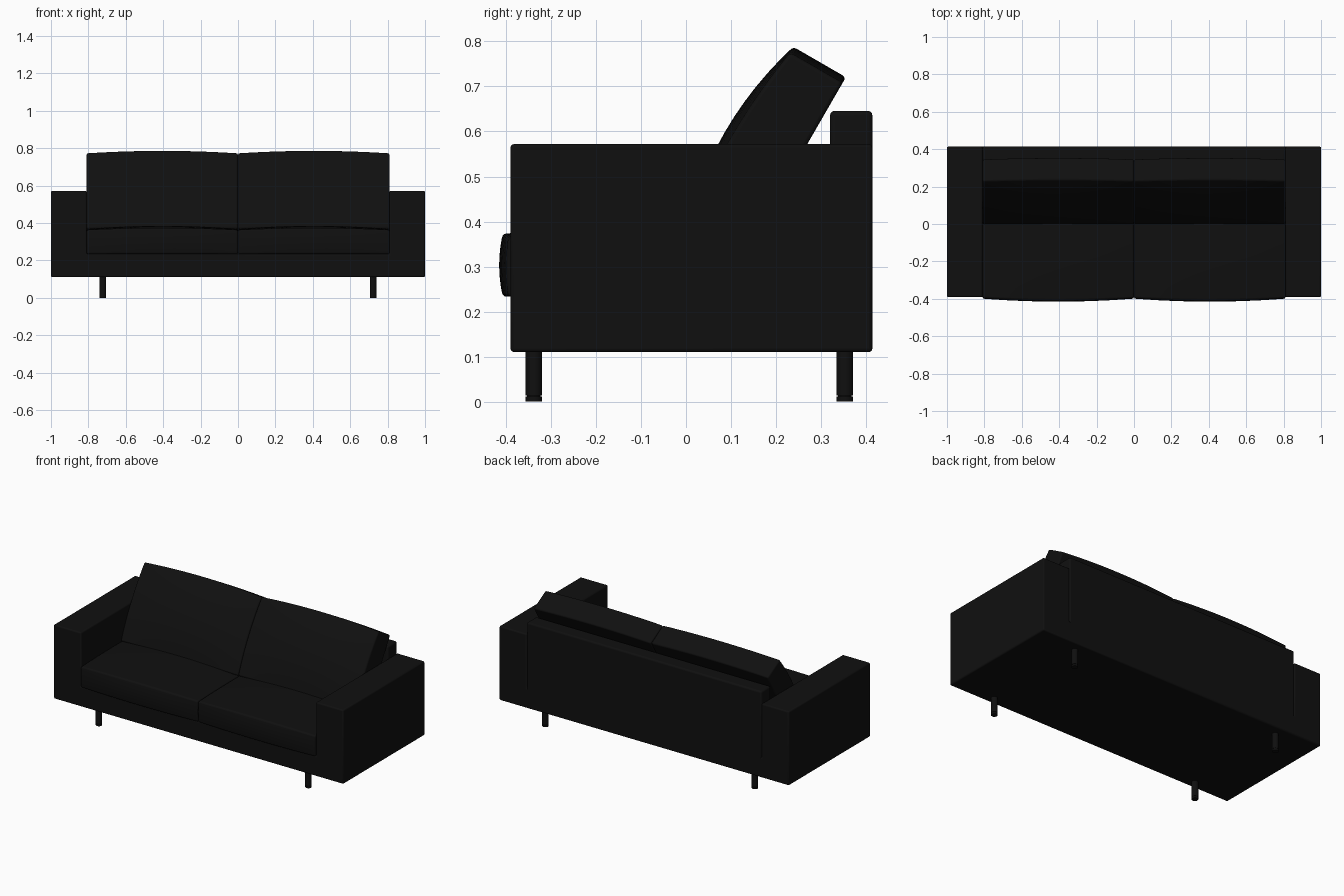
import bpy, bmesh, math

if "Cube" in bpy.data.objects:
    bpy.data.objects.remove(bpy.data.objects["Cube"])

mat = bpy.data.materials.new("black_fabric")
mat.diffuse_color = (0.005, 0.005, 0.005, 1)
mat.use_nodes = True
mat.node_tree.nodes["Principled BSDF"].inputs["Base Color"].default_value = mat.diffuse_color


def finish(bm, name, loc=(0, 0, 0), tilt=0, bevel=0.01, segments=3):
    bmesh.ops.recalc_face_normals(bm, faces=bm.faces)
    me = bpy.data.meshes.new(name)
    bm.to_mesh(me)
    bm.free()
    ob = bpy.data.objects.new(name, me)
    bpy.context.collection.objects.link(ob)
    ob.location = loc
    ob.rotation_euler.x = tilt
    me.materials.append(mat)
    if bevel:
        mod = ob.modifiers.new("soft_edges", 'BEVEL')
        mod.width, mod.segments = bevel, segments
        mod.limit_method, mod.angle_limit = 'ANGLE', math.radians(40)
    bpy.ops.object.select_all(action='DESELECT')
    ob.select_set(True)
    bpy.context.view_layer.objects.active = ob
    bpy.ops.object.shade_smooth_by_angle(angle=math.radians(35))
    return ob


def box(name, size, loc, bevel=0.01):
    bm = bmesh.new()
    bmesh.ops.create_cube(bm, size=1)
    bmesh.ops.scale(bm, vec=size, verts=bm.verts)
    return finish(bm, name, loc, bevel=bevel)


def cushion(name, size, loc, tilt, front, top):
    # front and top are (edge bow, face crown)
    bm = bmesh.new()
    bmesh.ops.create_cube(bm, size=2)
    bmesh.ops.subdivide_edges(bm, edges=bm.edges[:], cuts=11, use_grid_fill=True)
    for v in bm.verts:
        s, t, u = v.co
        bow, crown = 1 - s * s, 0.5 + 0.5 * (1 - s * s)
        dy = front[0] * bow + front[1] * (1 - u * u) * crown
        dz = top[0] * bow + top[1] * (1 - t * t) * crown
        v.co.x = s * size[0] / 2
        v.co.y = t * size[1] / 2 - dy * (1 - t) / 2
        v.co.z = u * size[2] / 2 + dz * (1 + u) / 2
    return finish(bm, name, loc, tilt, bevel=0.008)


# Base and both arms: one U-shaped profile extruded front to back
half = [(1, 0.11), (1, 0.572), (0.81, 0.572), (0.81, 0.235)]
outline = half + [(-x, z) for x, z in reversed(half)]
bm = bmesh.new()
face = bm.faces.new([bm.verts.new((x, -0.39, z)) for x, z in outline])
ext = bmesh.ops.extrude_face_region(bm, geom=[face])
bmesh.ops.translate(bm, vec=(0, 0.804, 0),
                    verts=[g for g in ext["geom"] if isinstance(g, bmesh.types.BMVert)])
finish(bm, "base_and_arms", bevel=0.008)

# Back panel
box("back_panel", (1.62, 0.094, 0.43), (0, 0.367, 0.431))

for side, label in ((-1, "left"), (1, "right")):
    # Seat and leaning back cushions
    cushion(label + "_seat_cushion", (0.808, 0.715, 0.13), (side * 0.405, -0.0375, 0.298),
            0, (0.012, 0.008), (0.01, 0.012))
    cushion(label + "_back_cushion", (0.808, 0.135, 0.465), (side * 0.405, 0.173, 0.540),
            math.radians(-30), (0, 0.037), (0.015, 0))
    # Round legs with small foot pads
    for y, end in ((-0.338, "front"), (0.353, "back")):
        for part, r, z0, z1 in (("leg", 0.0185, 0.013, 0.12), ("foot_pad", 0.0185, 0, 0.011),
                                ("foot_stem", 0.015, 0.005, 0.02)):
            bm = bmesh.new()
            bmesh.ops.create_cone(bm, cap_ends=True, segments=24, radius1=r, radius2=r,
                                  depth=z1 - z0)
            finish(bm, f"{label}_{end}_{part}", (side * 0.723, y, (z0 + z1) / 2), bevel=0)
